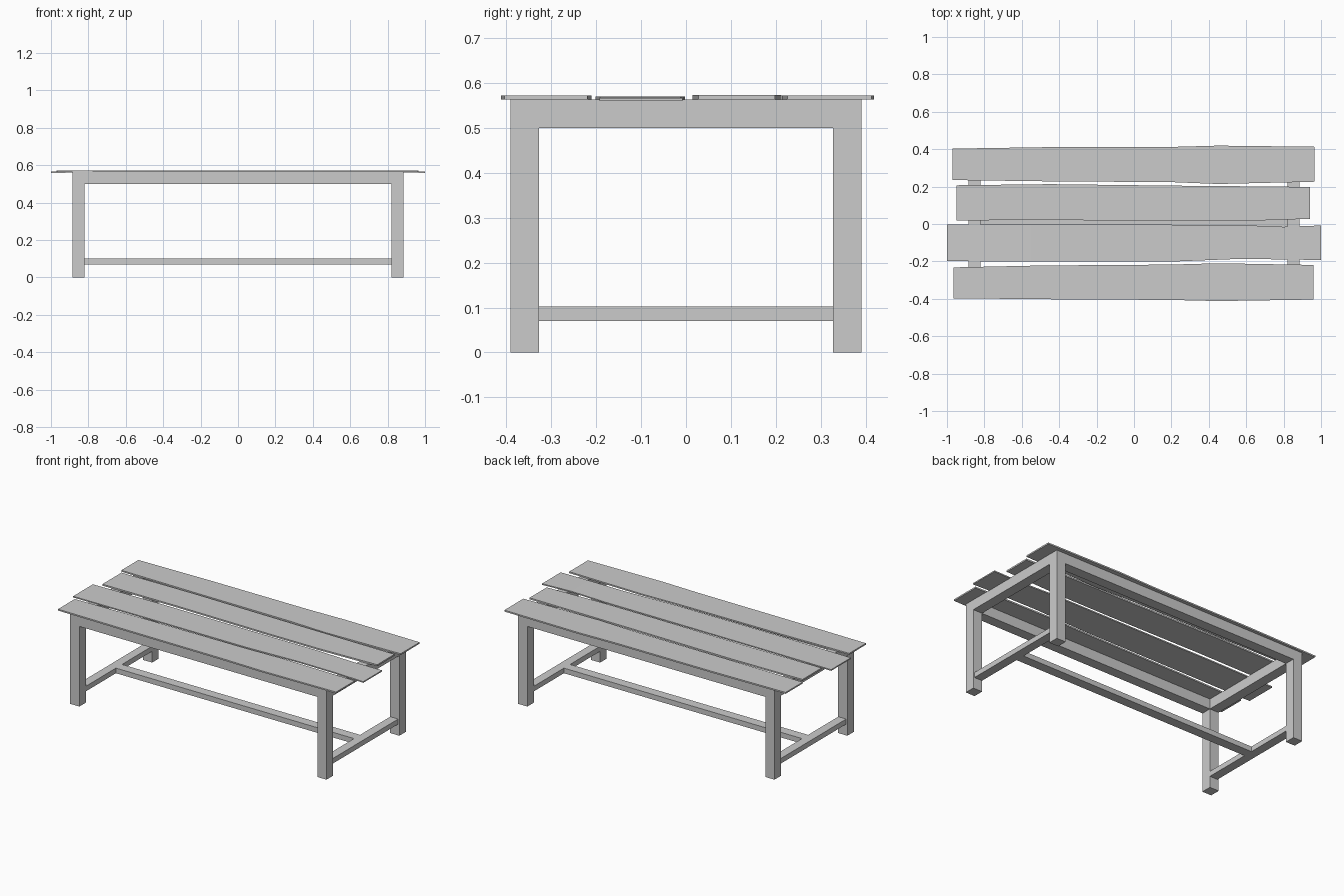
import bpy, bmesh

if "Cube" in bpy.data.objects:
    bpy.data.objects.remove(bpy.data.objects["Cube"])

def box(name, x0, x1, y0, y1, z0, z1):
    bm = bmesh.new()
    bmesh.ops.create_cube(bm, size=1)
    for v in bm.verts:
        v.co = ((x0 + x1) / 2 + v.co.x * (x1 - x0),
                (y0 + y1) / 2 + v.co.y * (y1 - y0),
                (z0 + z1) / 2 + v.co.z * (z1 - z0))
    finish(name, bm)

def finish(name, bm):
    bmesh.ops.recalc_face_normals(bm, faces=bm.faces)
    me = bpy.data.meshes.new(name)
    bm.to_mesh(me)
    bm.free()
    ob = bpy.data.objects.new(name, me)
    bpy.context.collection.objects.link(ob)

def plank(name, stations, z0, z1, end_drop=0.0):
    # sweep a rectangular section through (x, y low, y high) stations
    bm = bmesh.new()
    rings = []
    for i, (x, a, b) in enumerate(stations):
        d = end_drop if i in (0, len(stations) - 1) else 0
        rings.append([bm.verts.new((x, y, z - d)) for y, z in
                      ((a, z0), (b, z0), (b, z1), (a, z1))])
    for r, s in zip(rings, rings[1:]):
        for k in range(4):
            n = (k + 1) % 4
            bm.faces.new((r[k], r[n], s[n], s[k]))
    bm.faces.new(rings[0])
    bm.faces.new(rings[-1])
    finish(name, bm)

XO, XI, YO, YI = 0.885, 0.822, 0.391, 0.327   # frame outer / inner
TOP, RAIL = 0.563, 0.50

# legs
for sx, xn in ((-1, "left"), (1, "right")):
    xs = sorted((sx * XI, sx * XO))
    for sy, yn in ((-1, "front"), (1, "back")):
        ys = sorted((sy * YI, sy * YO))
        box(f"{yn}_{xn}_leg", *xs, *ys, 0, TOP)
    # end rail and low crossbar
    box(f"{xn}_end_rail", *xs, -YI, YI, RAIL, TOP)
    cx = sorted((sx * XI, sx * (XI + 0.055)))
    box(f"{xn}_crossbar", *cx, -YI, YI, 0.07, 0.102)

# long rails
for sy, yn in ((-1, "front"), (1, "back")):
    ys = sorted((sy * YI, sy * YO))
    box(f"{yn}_rail", -XI, XI, *ys, RAIL, TOP)

# central stretcher
box("stretcher", -XI, XI, -0.03, 0.03, 0.07, 0.102)

# uneven top planks, back to front
plank("back_plank", [(-0.97, .235, .403), (-0.45, .228, .411), (0.2, .224, .412),
                     (0.45, .214, .419), (0.965, .226, .413)], .563, .572)
plank("inner_back_plank", [(-0.95, .019, .207), (-0.45, .022, .213), (0.2, .015, .205),
                           (0.55, .015, .202), (0.942, .028, .198)], .5635, .573)
plank("inner_front_plank", [(-1, -.198, -.003), (-0.55, -.201, -.002), (0.2, -.201, -.004),
                            (0.55, -.187, -.005), (0.8, -.189, -.015), (1, -.193, -.008)],
      .5625, .570, .003)
plank("front_plank", [(-0.965, -.397, -.232), (-0.5, -.402, -.222), (0.2, -.406, -.217),
                      (0.45, -.412, -.210), (0.96, -.404, -.219)], .563, .572)
